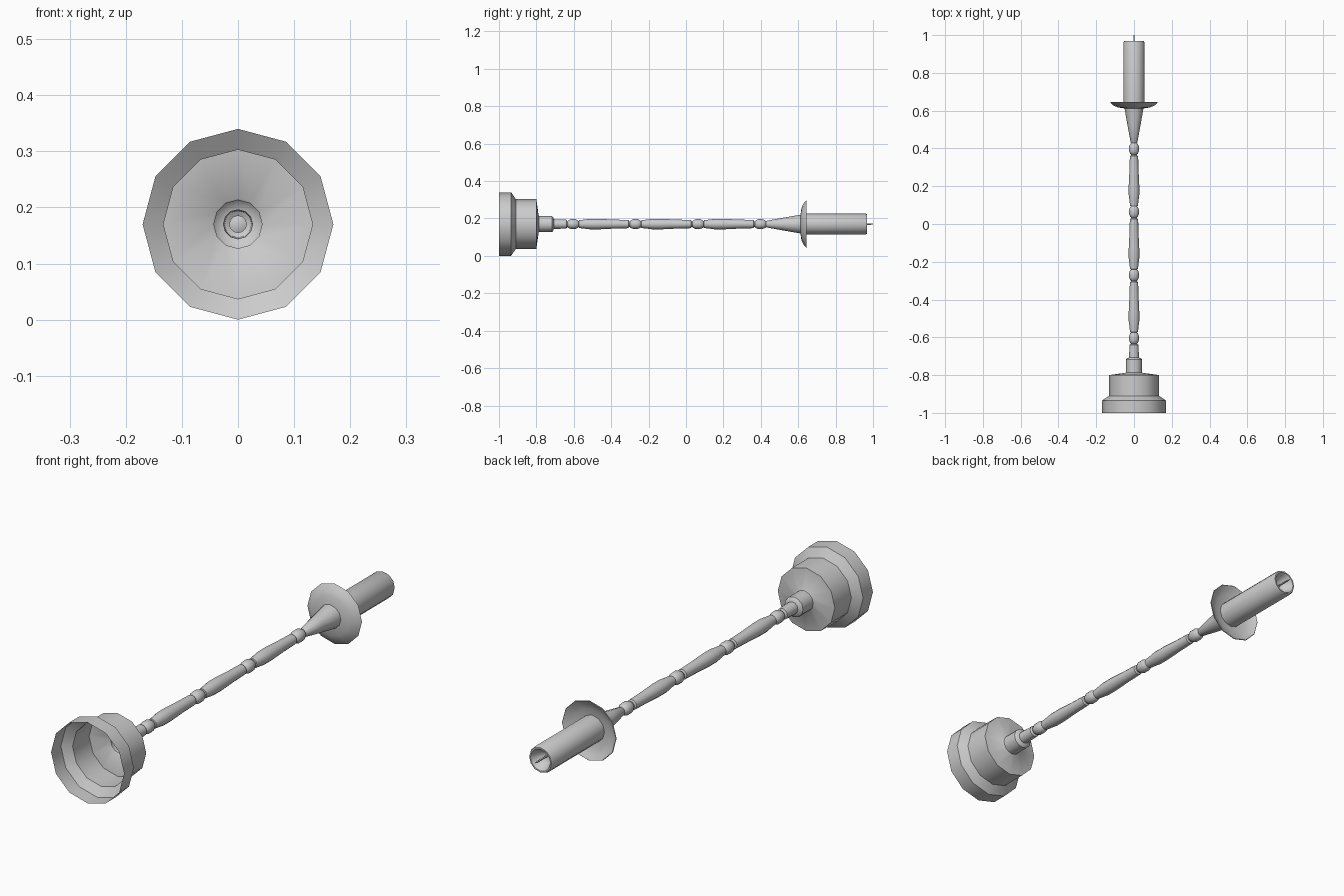
import bpy, bmesh, math

if "Cube" in bpy.data.objects:
    bpy.data.objects.remove(bpy.data.objects["Cube"])

AXIS_Z = 0.17  # height of the lying candlestick's axis


def lathe(name, profile, sides=12, angle=40):
    """Revolve (y, radius) points around the y axis; radius 0 closes to a point."""
    bm = bmesh.new()
    rings = []
    for y, r in profile:
        if r == 0:
            rings.append([bm.verts.new((0, y, AXIS_Z))] * sides)
        else:
            rings.append([bm.verts.new((r * math.sin(2 * math.pi * i / sides), y,
                                        AXIS_Z + r * math.cos(2 * math.pi * i / sides)))
                          for i in range(sides)])
    for a, b in zip(rings, rings[1:]):
        for i in range(sides):
            j = (i + 1) % sides
            quad = list(dict.fromkeys([a[i], a[j], b[j], b[i]]))
            bm.faces.new(quad)
    bm.normal_update()
    # point the outer wall outwards
    f = bm.faces[:][0] if hasattr(bm.faces, "ensure_lookup_table") is False else next(iter(bm.faces))
    c = f.calc_center_median()
    if f.normal.x * c.x + f.normal.z * (c.z - AXIS_Z) < 0:
        bmesh.ops.reverse_faces(bm, faces=bm.faces[:])
    mesh = bpy.data.meshes.new(name)
    bm.to_mesh(mesh)
    bm.free()
    obj = bpy.data.objects.new(name, mesh)
    bpy.context.collection.objects.link(obj)
    bpy.ops.object.select_all(action='DESELECT')
    obj.select_set(True)
    bpy.context.view_layer.objects.active = obj
    bpy.ops.object.shade_smooth_by_angle(angle=math.radians(angle))
    return obj


# Hollow stepped foot, open underneath
lathe("base", [(-1, 0.17), (-0.935, 0.17), (-0.91, 0.133), (-0.80, 0.133), (-0.788, 0.046),
               (-0.785, 0.043), (-0.717, 0.043), (-0.71, 0.036), (-0.707, 0.026),
               (-0.64, 0.024), (-0.635, 0.015)])

# Turned stem: beads alternating with tapered spindles
stem = [(-0.635, 0.015)]
for bead in (-0.604, -0.27, 0.064, 0.398):
    for dy, r in ((-0.03, 0.015), (-0.026, 0.02), (-0.012, 0.026),
                  (0.012, 0.026), (0.026, 0.02), (0.03, 0.015)):
        stem.append((bead + dy, r))
    if bead < 0.3:
        for dy, r in ((0.032, 0.021), (0.06, 0.024), (0.09, 0.028), (0.14, 0.028),
                      (0.22, 0.024), (0.296, 0.022), (0.3, 0.015)):
            stem.append((bead + dy, r))
lathe("stem", stem)

# Flared cup under the candle
lathe("cup", [(0.428, 0.015), (0.432, 0.018), (0.52, 0.034), (0.60, 0.048), (0.612, 0.05)])

# Thin drip dish
lathe("drip_dish", [(0.612, 0.05), (0.617, 0.085), (0.627, 0.108), (0.643, 0.127),
                    (0.645, 0.125), (0.633, 0.105), (0.625, 0.085), (0.621, 0.05)])

# Candle with a melted hollow at the top
lathe("candle", [(0.615, 0.056), (0.96, 0.056), (0.968, 0.052), (0.968, 0.046),
                 (0.958, 0.04), (0.935, 0.03), (0.925, 0.015), (0.922, 0)])

# Wick
lathe("wick", [(0.92, 0.004), (0.985, 0.004), (1.0, 0.002), (1.0, 0)], sides=6)
